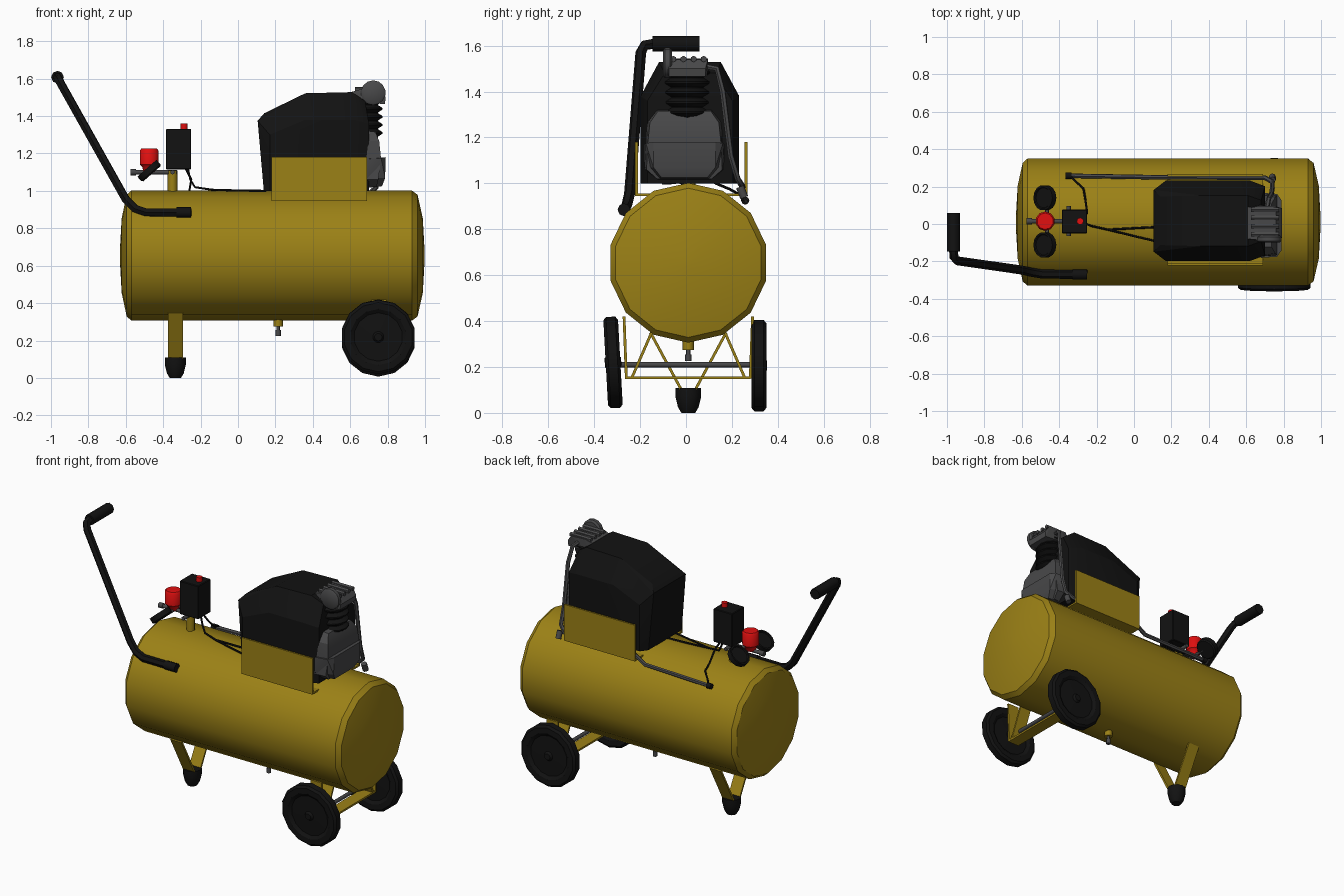
import bpy, bmesh, math
from mathutils import Vector, Matrix

old = bpy.data.objects.get("Cube")
if old:
    bpy.data.objects.remove(old, do_unlink=True)


def material(name, rgb):
    m = bpy.data.materials.new(name)
    m.use_nodes = True
    m.diffuse_color = (*rgb, 1)
    bsdf = m.node_tree.nodes["Principled BSDF"]
    bsdf.inputs["Base Color"].default_value = (*rgb, 1)
    bsdf.inputs["Roughness"].default_value = 0.6
    return m


YELLOW = material("mustard paint", (0.33, 0.22, 0.008))
BLACK = material("black plastic", (0.006, 0.006, 0.006))
GREY = material("dark grey metal", (0.065, 0.065, 0.067))
RED = material("red plastic", (0.75, 0.005, 0.005))


def smooth(obj, angle):
    bpy.ops.object.select_all(action='DESELECT')
    obj.select_set(True)
    bpy.context.view_layer.objects.active = obj
    bpy.ops.object.shade_smooth_by_angle(angle=math.radians(angle))


def finish(name, bm, mat, angle=0):
    bmesh.ops.recalc_face_normals(bm, faces=bm.faces)
    me = bpy.data.meshes.new(name)
    bm.to_mesh(me)
    bm.free()
    me.materials.append(mat)
    obj = bpy.data.objects.new(name, me)
    bpy.context.collection.objects.link(obj)
    if angle:
        smooth(obj, angle)
    return obj


def lathe(name, profile, loc, axis, mat, sides=14, angle=32):
    """Turn (radius, distance) points around an axis; ends are closed."""
    bm = bmesh.new()
    turn = Vector(axis).to_track_quat('Z', 'Y')
    rings = []
    for r, t in profile:
        angles = [2 * math.pi * i / sides for i in range(sides)]
        rings.append([bm.verts.new(turn @ Vector((r * math.sin(a), r * math.cos(a), t)) + Vector(loc))
                      for a in angles])
    for lo, hi in zip(rings, rings[1:]):
        for i in range(sides):
            j = (i + 1) % sides
            bm.faces.new((lo[i], lo[j], hi[j], hi[i]))
    bm.faces.new(rings[0])
    bm.faces.new(rings[-1])
    return finish(name, bm, mat, angle)


def rod(name, r, length, loc, axis, mat, sides=8, angle=50):
    return lathe(name, [(r, 0), (r, length)], loc, axis, mat, sides, angle)


def box(name, lo, hi, mat, bevel=0):
    bm = bmesh.new()
    lo, hi = Vector(lo), Vector(hi)
    bmesh.ops.create_cube(bm, size=1, matrix=Matrix.Translation((lo + hi) / 2) @ Matrix.Diagonal((*(hi - lo), 1)))
    if bevel:
        bmesh.ops.bevel(bm, geom=bm.edges[:], offset=bevel, segments=1, affect='EDGES')
    return finish(name, bm, mat)


def strap(name, x, a, b, width, mat, thick=0.012):
    """Flat bar running from a to b, both given as (y, z)."""
    a, b = Vector((x, *a)), Vector((x, *b))
    d = b - a
    bm = bmesh.new()
    place = Matrix.Translation((a + b) / 2) @ Matrix.Rotation(math.atan2(d.z, d.y), 4, 'X')
    bmesh.ops.create_cube(bm, size=1, matrix=place @ Matrix.Diagonal((width, d.length, thick, 1)))
    return finish(name, bm, mat)


def hull(name, points, yc, mat, angle=0):
    """Convex body from (x, half width, z) points mirrored about y = yc."""
    bm = bmesh.new()
    for x, h, z in points:
        for s in (-1, 1):
            bm.verts.new((x, yc + s * h, z))
    res = bmesh.ops.convex_hull(bm, input=bm.verts[:])
    bmesh.ops.delete(bm, geom=list({g for g in res["geom_interior"] if isinstance(g, bmesh.types.BMVert)}),
                     context='VERTS')
    bmesh.ops.dissolve_limit(bm, angle_limit=0.03, verts=bm.verts[:], edges=bm.edges[:])
    return finish(name, bm, mat, angle)


def tube(name, points, r, mat, res=1):
    cu = bpy.data.curves.new(name, 'CURVE')
    cu.dimensions = '3D'
    cu.bevel_depth = r
    cu.bevel_resolution = res
    cu.use_fill_caps = True
    sp = cu.splines.new('POLY')
    sp.points.add(len(points) - 1)
    for p, co in zip(sp.points, points):
        p.co = (*co, 1)
    cu.materials.append(mat)
    obj = bpy.data.objects.new(name, cu)
    bpy.context.collection.objects.link(obj)
    bpy.ops.object.select_all(action='DESELECT')
    obj.select_set(True)
    bpy.context.view_layer.objects.active = obj
    bpy.ops.object.convert(target='MESH')
    smooth(bpy.context.object, 50)


# Air tank with shallow domed ends
YC = 0.01
lathe("air_tank", [(0.02, -0.632), (0.2, -0.622), (0.325, -0.595), (0.348, -0.57),
                   (0.348, 0.93), (0.325, 0.96), (0.2, 0.988), (0.02, 0.998)],
      (0, YC, 0.654), (1, 0, 0), YELLOW)

# Front foot on a V of flat straps
for side, s in (("right", -1), ("left", 1)):
    strap("front_leg_" + side, -0.335, (YC + s * 0.165, 0.35), (YC + s * 0.03, 0.1), 0.08, YELLOW)
lathe("rubber_foot", [(0.03, 0), (0.045, 0.025), (0.056, 0.07), (0.056, 0.108)],
      (-0.335, YC, 0), (0, 0, 1), BLACK, 12)

# Axle bracket and wheels
strap("axle_bar", 0.754, (-0.265, 0.153), (0.282, 0.153), 0.08, YELLOW)
for side, s in (("right", -1), ("left", 1)):
    strap("axle_upright_" + side, 0.754, (YC + s * 0.28, 0.42), (YC + s * 0.27, 0.15), 0.08, YELLOW)
    strap("axle_brace_" + side, 0.754, (YC + s * 0.16, 0.35), (YC + s * 0.245, 0.155), 0.08, YELLOW)
half = [(0.02, 0.036), (0.03, 0.022), (0.13, 0.018), (0.15, 0.032), (0.185, 0.032), (0.199, 0.02)]
wheel = [(r, -t) for r, t in half] + [(r, t) for r, t in reversed(half)]
lathe("wheel_right", wheel, (0.75, -0.318, 0.22), (0, -1, -0.055), BLACK)
lathe("wheel_left", wheel, (0.75, 0.318, 0.206), (0, 1, 0), BLACK)
rod("wheel_axle", 0.012, 0.63, (0.752, -0.315, 0.21), (0, 1, 0), GREY)

# Drain valve
rod("drain_boss", 0.025, 0.05, (0.215, YC, 0.275), (0, 0, 1), YELLOW)
rod("drain_stem", 0.009, 0.05, (0.215, YC, 0.235), (0, 0, 1), GREY)
rod("drain_knob", 0.014, 0.03, (0.215, YC, 0.225), (0, 0, 1), GREY)

# Pull handle
tube("handle_tube", [(-0.25, -0.27, 0.885), (-0.49, -0.268, 0.885), (-0.55, -0.258, 0.905), (-0.6, -0.246, 0.955),
                     (-0.945, -0.197, 1.57), (-0.962, -0.18, 1.602), (-0.965, -0.14, 1.608), (-0.965, 0, 1.608)],
     0.024, BLACK)
rod("handle_grip", 0.034, 0.205, (-0.965, -0.147, 1.608), (0, 1, 0), BLACK)
rod("handle_end", 0.028, 0.08, (-0.33, -0.27, 0.885), (1, 0, 0), BLACK)

# Motor saddle: two side plates joined by a floor
box("saddle_plate_front", (0.18, -0.222, 0.945), (0.69, -0.21, 1.18), YELLOW)
box("saddle_plate_back", (0.18, 0.255, 0.945), (0.69, 0.267, 1.18), YELLOW)
box("saddle_floor", (0.18, -0.222, 0.945), (0.69, 0.267, 0.956), YELLOW)

# Motor cover
MC = 0.017
cover = [(0.138, 0.17, 1.0), (0.105, 0.165, 1.375), (0.14, 0.13, 1.415)]
for x, z in ((0.17, 1.3), (0.36, 1.38), (0.62, 1.38)):
    cover += [(x, 0.215, 1.0), (x, 0.215, z)]
cover += [(0.36, 0.135, 1.522), (0.61, 0.135, 1.528), (0.68, 0.11, 1.48),
          (0.7, 0.185, 1.36), (0.7, 0.185, 1.0)]
hull("motor_cover", cover, MC, BLACK, 25)

# Crankcase with a bulging lower half
CY = -0.007
hull("crankcase", [(0.66, 0.12, 1.325), (0.66, 0.165, 1.27), (0.66, 0.172, 1.06), (0.66, 0.12, 1.02),
                   (0.735, 0.115, 1.315), (0.755, 0.15, 1.265), (0.765, 0.16, 1.17),
                   (0.75, 0.165, 1.06), (0.74, 0.12, 1.02)], CY, GREY, 25)
hull("crankcase_lower", [(0.68, 0.174, 1.17), (0.68, 0.174, 1.07), (0.68, 0.12, 1.015), (0.765, 0.168, 1.175),
                         (0.788, 0.135, 1.18), (0.787, 0.135, 1.07), (0.77, 0.1, 1.025)], CY, GREY, 25)

# Finned cylinder
fins = [(0.07, 1.25)]
for i in range(5):
    z = 1.29 + i * 0.043
    fins += [(0.075, z), (0.1, z + 0.016), (0.1, z + 0.024), (0.075, z + 0.04)]
lathe("cylinder_fins", fins, (0.673, 0.005, 0), (0, 0, 1), BLACK, 12)

# Cylinder head with ridges, and the intake filter on its side
hull("cylinder_head", [(0.61, 0.085, 1.49), (0.61, 0.085, 1.53), (0.66, 0.09, 1.545), (0.76, 0.09, 1.54),
                       (0.79, 0.08, 1.5), (0.785, 0.08, 1.465), (0.64, 0.09, 1.47)], 0.005, GREY)
for i in range(4):
    rod(f"head_ridge_{i}", 0.014, 0.15, (0.625, -0.055 + i * 0.044, 1.542), (1, 0, 0), GREY, 6, 40)
lathe("intake_filter", [(0.055, 0), (0.066, 0.008), (0.066, 0.03), (0.055, 0.04)],
      (0.723, -0.1, 1.525), (0, 1, 0), GREY, 14, 40)

# Delivery pipe from the head to the back of the tank
tube("delivery_pipe", [(0.71, 0.08, 1.51), (0.72, 0.135, 1.5), (0.735, 0.16, 1.4), (0.74, 0.195, 1.12),
                       (0.74, 0.225, 1.02), (0.7, 0.247, 0.985), (0.2, 0.25, 0.985), (0.12, 0.25, 0.935),
                       (-0.36, 0.258, 0.925)], 0.013, GREY)
rod("pipe_fitting", 0.018, 0.03, (-0.365, 0.258, 0.925), (1, 0, 0), BLACK)
rod("pipe_union", 0.018, 0.05, (0.74, 0.235, 0.985), (0, 0.4, -1), GREY)

# Relief hose and power cables
tube("relief_hose", [(-0.34, 0.255, 0.925), (-0.32, 0.235, 0.95), (-0.27, 0.19, 0.975), (-0.26, 0.13, 1.0),
                     (-0.25, 0.06, 1.06), (-0.28, 0.03, 1.12)], 0.006, BLACK)
for name, y in (("upper", -0.015), ("lower", -0.1)):
    tube("cable_" + name, [(-0.27, 0, 1.13), (-0.255, 0, 1.06), (-0.23, -0.01, 1.02), (-0.14, -0.03, 1.006),
                           (0, (y - 0.03) / 2, 1.002), (0.15, y, 1.0)], 0.006, BLACK)

# Pressure switch on its post
rod("switch_post", 0.026, 0.13, (-0.35, 0.015, 0.98), (0, 0, 1), YELLOW)
box("pressure_switch", (-0.385, -0.05, 1.115), (-0.25, 0.077, 1.332), BLACK, 0.004)
rod("switch_button", 0.019, 0.03, (-0.288, 0.015, 1.33), (0, 0, 1), RED)

# Outlet manifold
rod("manifold_pipe", 0.012, 0.24, (-0.565, 0.015, 1.1), (1, 0, 0), GREY)
rod("outlet_coupling", 0.017, 0.03, (-0.575, 0.015, 1.1), (1, 0, 0), GREY)
rod("manifold_cross", 0.012, 0.16, (-0.35, -0.065, 1.1), (0, 1, 0), GREY)
rod("gauge_pipe", 0.01, 0.22, (-0.465, -0.095, 1.1), (0, 1, 0), GREY)

# Regulator knob and the two tilted gauges
lathe("regulator_knob", [(0.03, 1.1), (0.04, 1.13), (0.052, 1.14), (0.052, 1.215), (0.044, 1.226)],
      (-0.475, 0.015, 0), (0, 0, 1), RED, 10, 40)
for side, y in (("right", -0.112), ("left", 0.14)):
    lathe("gauge_" + side, [(0.06, -0.02), (0.068, -0.012), (0.068, 0.02), (0.058, 0.02), (0.054, 0.014)],
          (-0.474, y, 1.106), (-0.66, 0, 0.75), BLACK, 14, 35)
